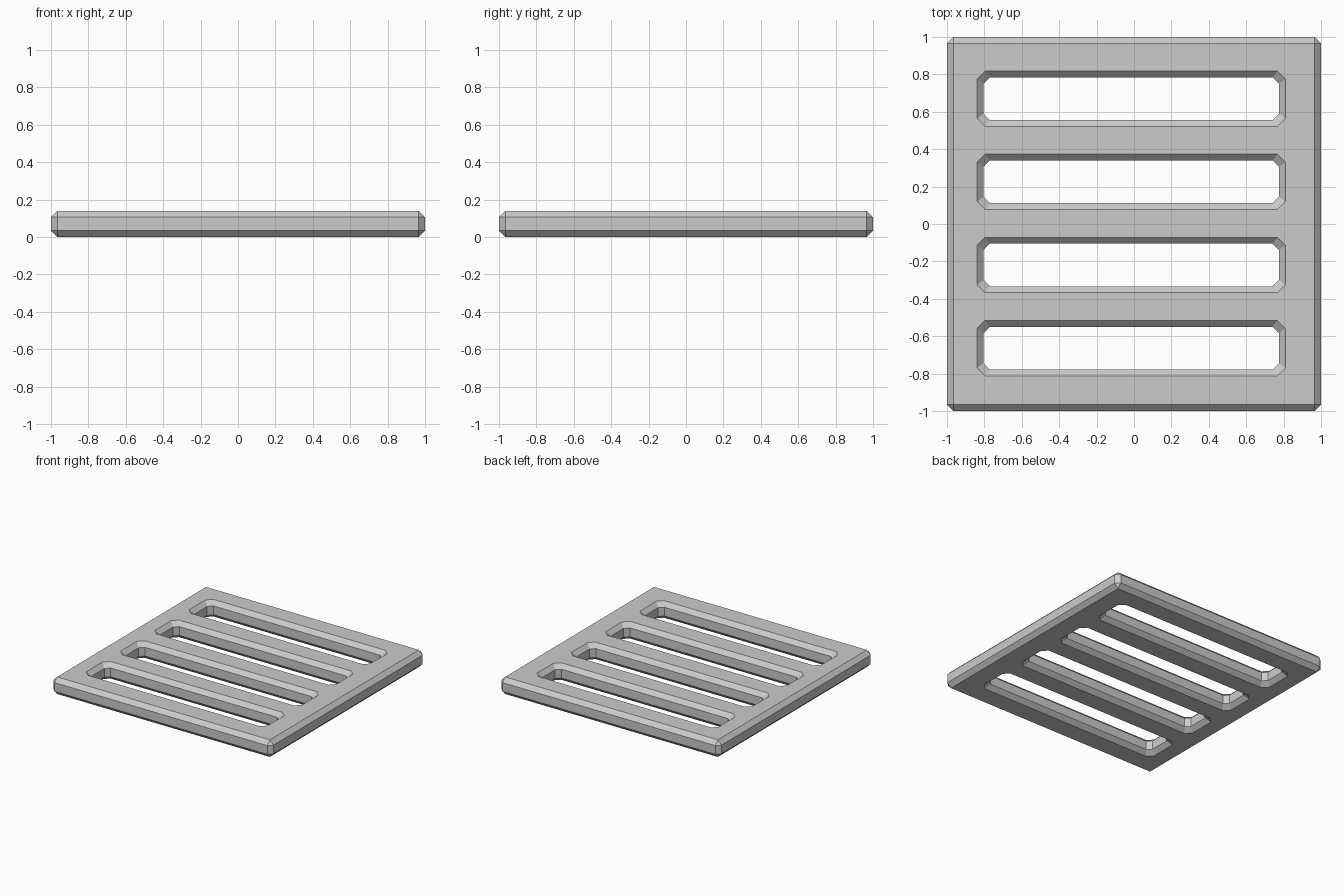
import bpy, bmesh

if "Cube" in bpy.data.objects:
    bpy.data.objects.remove(bpy.data.objects["Cube"])

H, B = 0.14, 0.034  # plate thickness, bevel width


def mesh_object(name, bm):
    bmesh.ops.recalc_face_normals(bm, faces=bm.faces)
    me = bpy.data.meshes.new(name)
    bm.to_mesh(me)
    bm.free()
    ob = bpy.data.objects.new(name, me)
    bpy.context.collection.objects.link(ob)
    return ob


def slot_ring(bm, cy, grow, z):
    # Octagonal outline of one slot, widened by grow
    cx, hx, hy, c = -0.015, 0.79 + grow, 0.114 + grow, 0.034 + grow * 0.25
    pts = [(hx, hy - c), (hx - c, hy), (c - hx, hy), (-hx, hy - c),
           (-hx, c - hy), (c - hx, -hy), (hx - c, -hy), (hx, c - hy)]
    return [bm.verts.new((cx + x, cy + y, z)) for x, y in pts]


# Plate with all edges chamfered
bm = bmesh.new()
bmesh.ops.create_cube(bm, size=1)
for v in bm.verts:
    v.co = (v.co.x * 2, v.co.y * 2, (v.co.z + 0.5) * H)
bmesh.ops.bevel(bm, geom=bm.edges[:], offset=B, segments=1,
                profile=0.5, affect='EDGES')
plate = mesh_object("grate_plate", bm)

# Slot cutters, flared at top and bottom to leave chamfered rims
bm = bmesh.new()
e = 0.01
levels = [(B + e, -e), (0, B), (0, H - B), (B + e, H + e)]
for i in range(4):
    cy = 0.67 - i * 0.4445
    rings = [slot_ring(bm, cy, g, z) for g, z in levels]
    for a, b in zip(rings, rings[1:]):
        for k in range(8):
            n = (k + 1) % 8
            bm.faces.new((a[k], a[n], b[n], b[k]))
    bm.faces.new(rings[0][::-1])
    bm.faces.new(rings[-1])
cutter = mesh_object("slot_cutters", bm)
cutter.hide_render = True
cutter.hide_set(True)

mod = plate.modifiers.new("slots", 'BOOLEAN')
mod.operation = 'DIFFERENCE'
mod.solver = 'EXACT'
mod.object = cutter
